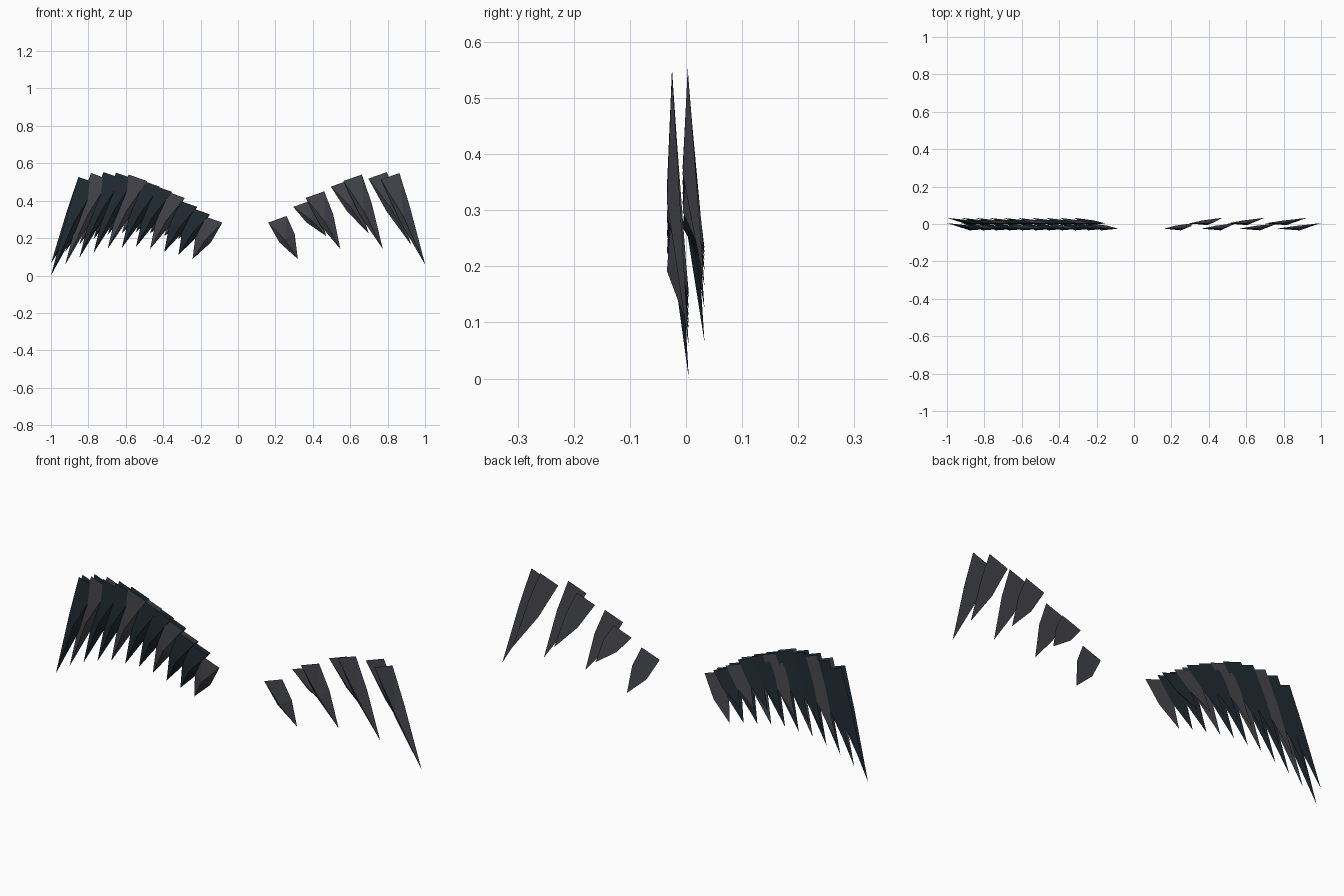
import bpy
import bmesh
from mathutils import Vector

cube = bpy.data.objects.get("Cube")
if cube:
    bpy.data.objects.remove(cube, do_unlink=True)


def make_material(name, color):
    mat = bpy.data.materials.new(name)
    mat.use_nodes = True
    mat.diffuse_color = color
    mat.node_tree.nodes["Principled BSDF"].inputs["Base Color"].default_value = color
    return mat


charcoal = make_material("charcoal", (0.057, 0.058, 0.071, 1))
dark_slate = make_material("dark_slate", (0.014, 0.024, 0.032, 1))

# Heights of the root corner and of the tip, from innermost to outermost feather
ROOT_Z = [0.318, 0.362, 0.402, 0.45, 0.482, 0.51, 0.54, 0.55, 0.553, 0.548, 0.527]
TIP_Z = [0.088, 0.11, 0.126, 0.142, 0.152, 0.147, 0.142, 0.12, 0.094, 0.057, 0.0]
LAST = len(ROOT_Z) - 1
ROW_GAP = 0.028
LEFT_SHIFT = 0.077


def feather(name, k, side, back_row, material):
    """Faceted blade: flat back sheet with five corners and a raised ridge point."""
    f = k / LAST
    outer = Vector((0.183 + 0.067 * k, -0.025, ROOT_Z[k]))
    inner = outer + Vector((-0.099, 0, -0.035))
    tip = Vector((0.243 + 0.0757 * k, 0.005, TIP_Z[k]))
    if back_row:
        tip.z += 0.09 - 0.0025 * k
    outer_mid = outer.lerp(tip, 0.42 - 0.05 * f) + Vector((0.018 - 0.014 * f, 0, 0))
    inner_mid = inner.lerp(tip, 0.55 - 0.07 * f) - Vector((0.026 - 0.013 * f, 0, 0))
    ridge = inner_mid.lerp(outer_mid, 0.35)
    ridge.y = -0.034

    bm = bmesh.new()
    verts = []
    for p in (inner, outer, outer_mid, tip, inner_mid, ridge):
        x = p.x + LEFT_SHIFT if side > 0 else -p.x
        verts.append(bm.verts.new((x, p.y + ROW_GAP * back_row, p.z)))
    rim, peak = verts[:5], verts[5]
    for i in range(5):
        bm.faces.new((rim[i], rim[(i + 1) % 5], peak))
    bm.faces.new(rim[::-1])
    bmesh.ops.recalc_face_normals(bm, faces=bm.faces[:])
    mesh = bpy.data.meshes.new(name)
    bm.to_mesh(mesh)
    bm.free()
    mesh.materials.append(material)
    bpy.context.collection.objects.link(bpy.data.objects.new(name, mesh))


# Charcoal feathers appear on both wings, slate ones fill the right wing only
for back_row, label in enumerate(("front", "back")):
    for k in range(back_row, LAST + 1):
        paired = k % 3 == 2 * back_row
        feather(f"right_{label}_feather_{k}", k, -1, back_row,
                charcoal if paired else dark_slate)
        if paired:
            feather(f"left_{label}_feather_{k}", k, 1, back_row, charcoal)
